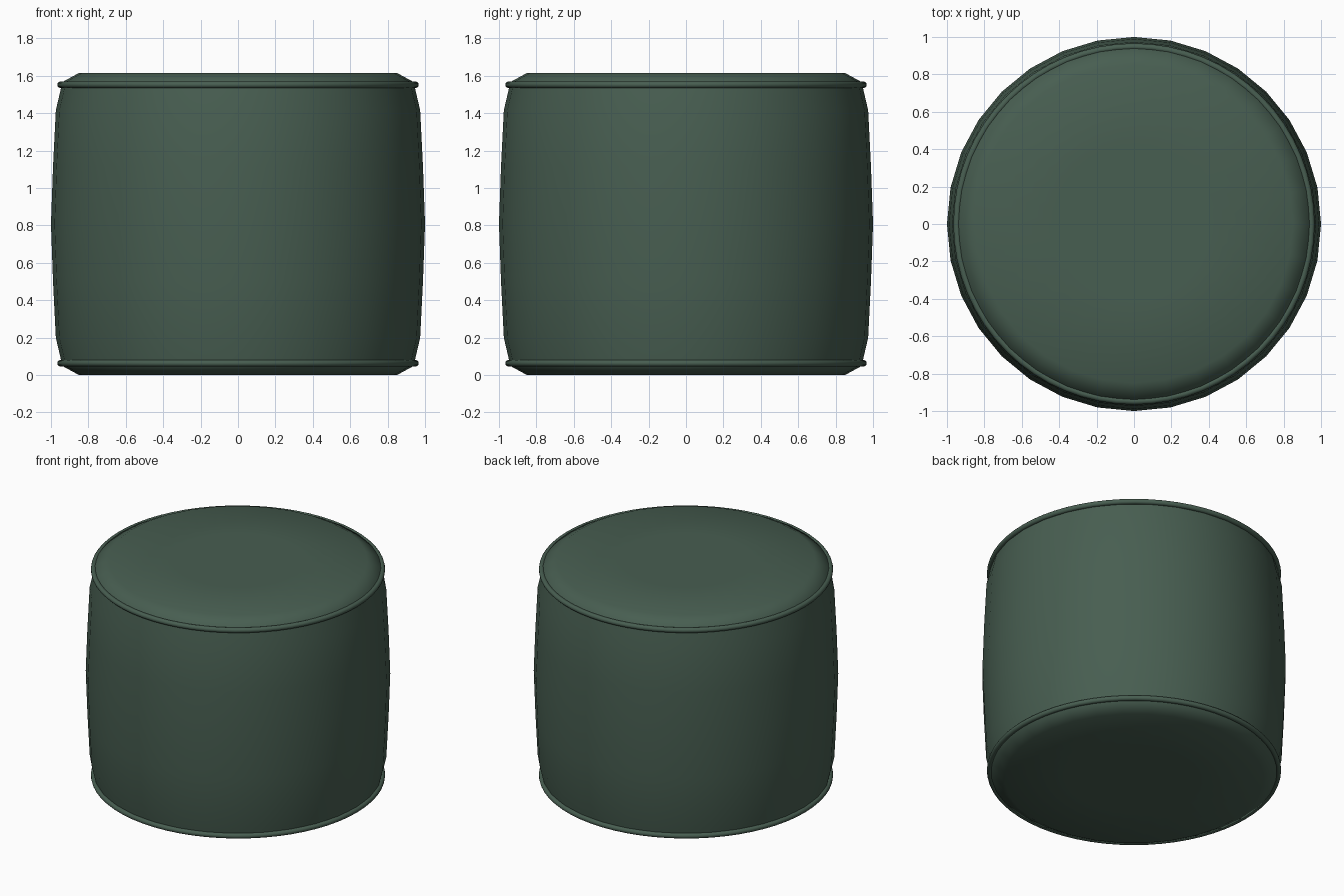
import bpy, bmesh, math

if "Cube" in bpy.data.objects:
    bpy.data.objects.remove(bpy.data.objects["Cube"])

green = bpy.data.materials.new("dark green fabric")
green.diffuse_color = (0.064, 0.112, 0.082, 1)
green.use_nodes = True
green.node_tree.nodes["Principled BSDF"].inputs["Base Color"].default_value = green.diffuse_color


def lathe(name, profile, sides, closed=False):
    """Revolve (radius, z) points round the z axis; radius 0 makes a pole."""
    bm = bmesh.new()
    rings = []
    for r, z in profile:
        if r == 0:
            rings.append([bm.verts.new((0, 0, z))] * sides)
        else:
            rings.append([bm.verts.new((r * math.cos(2 * math.pi * i / sides),
                                        r * math.sin(2 * math.pi * i / sides), z))
                          for i in range(sides)])
    pairs = list(zip(rings, rings[1:]))
    if closed:
        pairs.append((rings[-1], rings[0]))
    for a, b in pairs:
        for i in range(sides):
            j = (i + 1) % sides
            quad = list(dict.fromkeys([a[i], a[j], b[j], b[i]]))
            bm.faces.new(quad)
    bmesh.ops.recalc_face_normals(bm, faces=bm.faces[:])
    for f in bm.faces:
        f.smooth = True
    mesh = bpy.data.meshes.new(name)
    bm.to_mesh(mesh)
    bm.free()
    mesh.materials.append(green)
    obj = bpy.data.objects.new(name, mesh)
    bpy.context.collection.objects.link(obj)
    return obj


# Stuffed body: lower half profile mirrored about mid height
H = 1.615
lower = [(0, 0), (0.42, 0), (0.85, 0), (0.942, 0.05), (0.945, 0.075),
         (0.974, 0.2), (0.989, 0.5)]
profile = lower + [(1.0, H / 2)] + [(r, H - z) for r, z in reversed(lower)]
lathe("cushion_body", profile, 32)

# Piping round the bottom and top seams
for name, z in (("bottom_piping", 0.063), ("top_piping", H - 0.063)):
    ring = [(0.948 + 0.018 * math.cos(math.tau * k / 12),
             z + 0.018 * math.sin(math.tau * k / 12)) for k in range(12)]
    lathe(name, ring, 64, closed=True)
